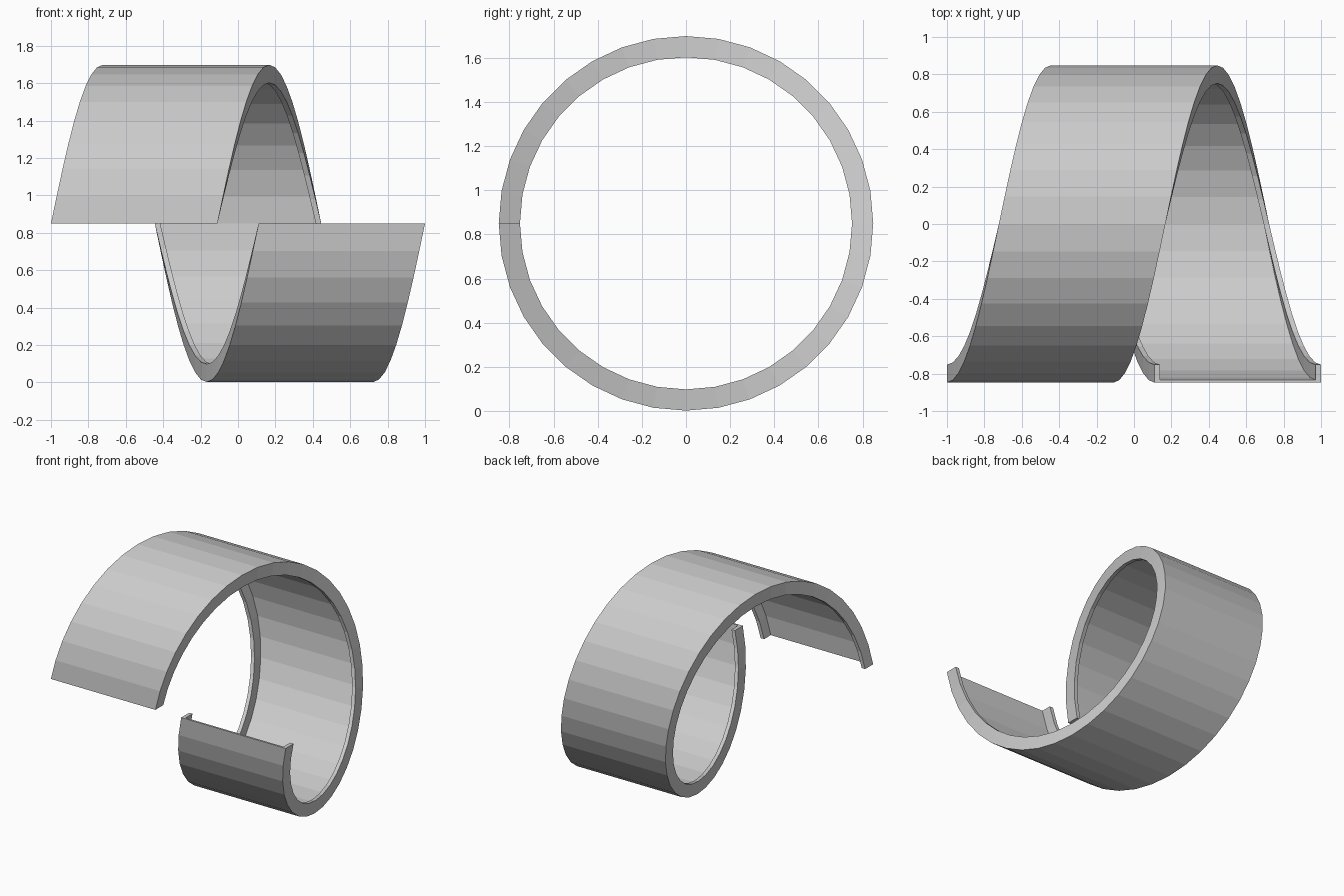
import bpy, bmesh
from math import sin, cos, tau

if "Cube" in bpy.data.objects:
    bpy.data.objects.remove(bpy.data.objects["Cube"])

R_OUT, R_IN, R_WEB = 0.848, 0.752, 0.833   # outer skin, flange lip, inner skin
WIDTH, PITCH, STEPS, FLANGE = 0.89, 1.11, 36, 0.029
CENTRE_Z = 0.85

# Channel cross-section: (x offset, radius)
profile = [(0, R_OUT), (WIDTH, R_OUT), (WIDTH, R_IN), (WIDTH - FLANGE, R_IN),
           (WIDTH - FLANGE, R_WEB), (FLANGE, R_WEB), (FLANGE, R_IN), (0, R_IN)]

# Sweep one helical turn about the x axis, starting at the front and rising
bm = bmesh.new()
rings = []
for i in range(STEPS + 1):
    t = i / STEPS
    a = tau * t
    rings.append([bm.verts.new((-1 + PITCH * t + x, -r * cos(a), CENTRE_Z + r * sin(a)))
                  for x, r in profile])
n = len(profile)
for a, b in zip(rings, rings[1:]):
    for j in range(n):
        k = (j + 1) % n
        bm.faces.new((a[j], a[k], b[k], b[j]))

# Close the two cut ends
bm.faces.new(rings[0])
bm.faces.new(rings[-1][::-1])
bmesh.ops.recalc_face_normals(bm, faces=bm.faces)

mesh = bpy.data.meshes.new("spiral_channel_band")
bm.to_mesh(mesh)
bm.free()
bpy.context.collection.objects.link(bpy.data.objects.new("spiral_channel_band", mesh))
